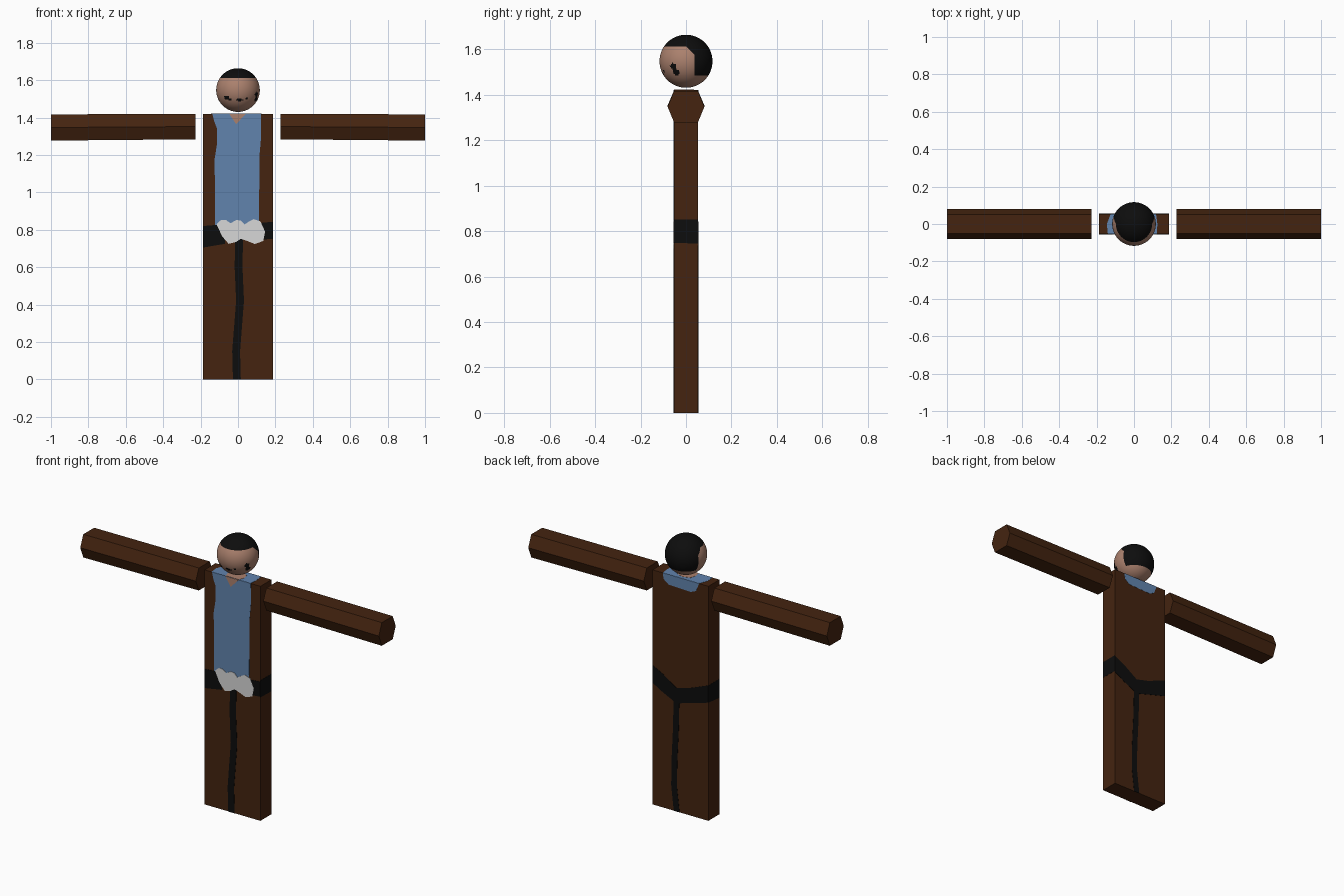
import bpy, bmesh, math
from mathutils import Vector

if "Cube" in bpy.data.objects:
    bpy.data.objects.remove(bpy.data.objects["Cube"])


def material(name, rgb):
    m = bpy.data.materials.new(name)
    m.diffuse_color = (*rgb, 1)
    m.use_nodes = True
    m.node_tree.nodes["Principled BSDF"].inputs["Base Color"].default_value = m.diffuse_color
    return m


BROWN = material("brown cloth", (0.058, 0.0175, 0.005))
BLUE = material("blue shirt", (0.12, 0.23, 0.42))
SKIN = material("skin", (0.41, 0.22, 0.155))
BLACK = material("black", (0.004, 0.004, 0.004))
WHITE = material("white", (0.68, 0.68, 0.68))

W, D, H = 0.187, 0.053, 1.42     # body half width, half depth, height


def finish(name, bm, *mats):
    bmesh.ops.recalc_face_normals(bm, faces=bm.faces)
    me = bpy.data.meshes.new(name)
    bm.to_mesh(me)
    bm.free()
    for m in mats:
        me.materials.append(m)
    ob = bpy.data.objects.new(name, me)
    bpy.context.collection.objects.link(ob)
    return ob


def prism(name, ring_a, ring_b, mat):
    """Solid between two matching rings of points."""
    bm = bmesh.new()
    a = [bm.verts.new(p) for p in ring_a]
    b = [bm.verts.new(p) for p in ring_b]
    bm.faces.new(a)
    bm.faces.new(b[::-1])
    for i in range(len(a)):
        j = (i + 1) % len(a)
        bm.faces.new((a[i], b[i], b[j], a[j]))
    return finish(name, bm, mat)


def plate(name, pts, axis, pos, lift, mat):
    """Thin painted plate on the body face at coordinate pos of the axis."""
    def ring(w):
        return [Vector(p[:axis] + (w,) + p[axis:]) for p in pts]
    s = 1 if pos > 0 else -1
    return prism(name, ring(pos - s * 0.001), ring(pos + s * lift), mat)


def strip(path, half):
    """Outline of a wavy vertical strip of constant width."""
    return [(x - half, z) for x, z in path] + [(x + half, z) for x, z in path[::-1]]


# Body: a plain slab
box = [(-W, -D), (W, -D), (W, D), (-W, D)]
prism("body", [(x, y, 0) for x, y in box], [(x, y, H) for x, y in box], BROWN)

# Arms: six-sided bars
hexagon = [(-0.081, 0), (-0.052, 0.068), (0.052, 0.068),
           (0.081, 0), (0.052, -0.068), (-0.052, -0.068)]
for side, label in ((-1, "left"), (1, "right")):
    prism("arm_" + label,
          [(side * 0.226, y, 1.352 + z) for y, z in hexagon],
          [(side * 1.0, y, 1.347 + z * 1.03) for y, z in hexagon], BROWN)

# Shirt: front panel, top of shoulders, back collar
plate("shirt_front", [(-0.137, H), (-0.127, 1.38), (-0.112, 1.34), (-0.112, 1.26),
                      (-0.125, 1.18), (-0.122, 0.8), (0.112, 0.8), (0.115, 1.2),
                      (0.124, 1.3), (0.123, H)], 1, -D, 0.001, BLUE)
plate("shirt_shoulders", [(-0.14, -D), (0.122, -D), (0.125, 0), (0.118, D),
                          (-0.125, D), (-0.145, 0)], 2, H, 0.001, BLUE)
plate("shirt_collar_back", [(0.118, H), (0.112, 1.385), (0.08, 1.36), (-0.07, 1.355),
                            (-0.105, 1.37), (-0.125, H)], 1, D, 0.001, BLUE)

# Neck opening
plate("neck_front", [(-0.047, H), (-0.01, 1.365), (0.042, H)], 1, -D, 0.002, SKIN)
plate("neck_top", [(-0.047, -D), (0.042, -D), (0.055, -0.02), (0.045, 0.02),
                   (0, 0.035), (-0.045, 0.02), (-0.055, -0.02)], 2, H, 0.002, SKIN)

# Belt wrapped round the body
plate("belt_front_left", [(-W, 0.705), (-0.07, 0.725), (-0.07, 0.83), (-W, 0.82)],
      1, -D, 0.002, BLACK)
plate("belt_front_right", [(0.1, 0.745), (W, 0.752), (W, 0.843), (0.1, 0.835)],
      1, -D, 0.002, BLACK)
plate("belt_back", [(W, 0.843), (0.12, 0.81), (0.026, 0.748), (-0.06, 0.77), (-W, 0.82),
                    (-W, 0.716), (-0.06, 0.68), (0.026, 0.655), (0.12, 0.7), (W, 0.738)],
      1, D, 0.002, BLACK)
plate("belt_side_right", [(-D, 0.748), (D, 0.745), (D, 0.85), (-D, 0.85)], 0, W, 0.001, BLACK)
plate("belt_side_left", [(-D, 0.705), (D, 0.716), (D, 0.82), (-D, 0.82)], 0, -W, 0.001, BLACK)

# Dark opening down the skirt, front and back
plate("seam_front", strip([(-0.006, 0), (-0.01, 0.15), (0.0, 0.28), (0.011, 0.42),
                           (0.003, 0.6), (0.006, 0.77)], 0.021), 1, -D, 0.002, BLACK)
plate("seam_back", strip([(0.025, 0), (0.042, 0.15), (0.04, 0.3),
                          (0.03, 0.5), (0.026, 0.68)], 0.019), 1, D, 0.0015, BLACK)

# White knot at the waist
plate("waist_knot", [(-0.115, 0.83), (-0.09, 0.853), (-0.065, 0.853), (-0.04, 0.835),
                     (-0.01, 0.852), (0.015, 0.85), (0.035, 0.828), (0.06, 0.845),
                     (0.085, 0.857), (0.12, 0.845), (0.145, 0.79), (0.135, 0.74),
                     (0.09, 0.724), (0.045, 0.742), (0.015, 0.752), (-0.01, 0.735),
                     (-0.05, 0.725), (-0.085, 0.765)], 1, -D, 0.003, WHITE)

# Head: sphere cut along the hairline
R, CZ = 0.1165, 1.547
bm = bmesh.new()
bmesh.ops.create_uvsphere(bm, u_segments=112, v_segments=56, radius=R)
bmesh.ops.translate(bm, verts=bm.verts, vec=(0, 0, CZ))
for co, no in (((0, 0, 1.612), (0, 0, 1)), ((0, 0, 1.485), (0, 0, 1)),
               ((0, 0.037, 0), (0, 1, 0)), ((0, 0, 1.614), (0, 1, 1))):
    bmesh.ops.bisect_plane(bm, geom=bm.verts[:] + bm.edges[:] + bm.faces[:],
                           plane_co=co, plane_no=no)

# Face marks: angle from the front, height, half angle, half height
MARKS = [(60, 1.524, 7, 0.014), (66, 1.498, 9, 0.014), (26, 1.503, 4, 0.009),
         (4, 1.494, 11, 0.007), (-34, 1.506, 9, 0.010), (-24, 1.497, 6, 0.006)]
for f in bm.faces:
    f.smooth = True
    x, y, z = f.calc_center_median()
    ang = math.degrees(math.atan2(x, -y))
    hair = z > 1.612 or (y > 0.037 and z > 1.485) or y + z > 1.614
    mark = any(((ang - a) / ra) ** 2 + ((z - h) / rh) ** 2 < 1 for a, h, ra, rh in MARKS)
    f.material_index = 1 if hair or mark else 0
finish("head", bm, SKIN, BLACK)
